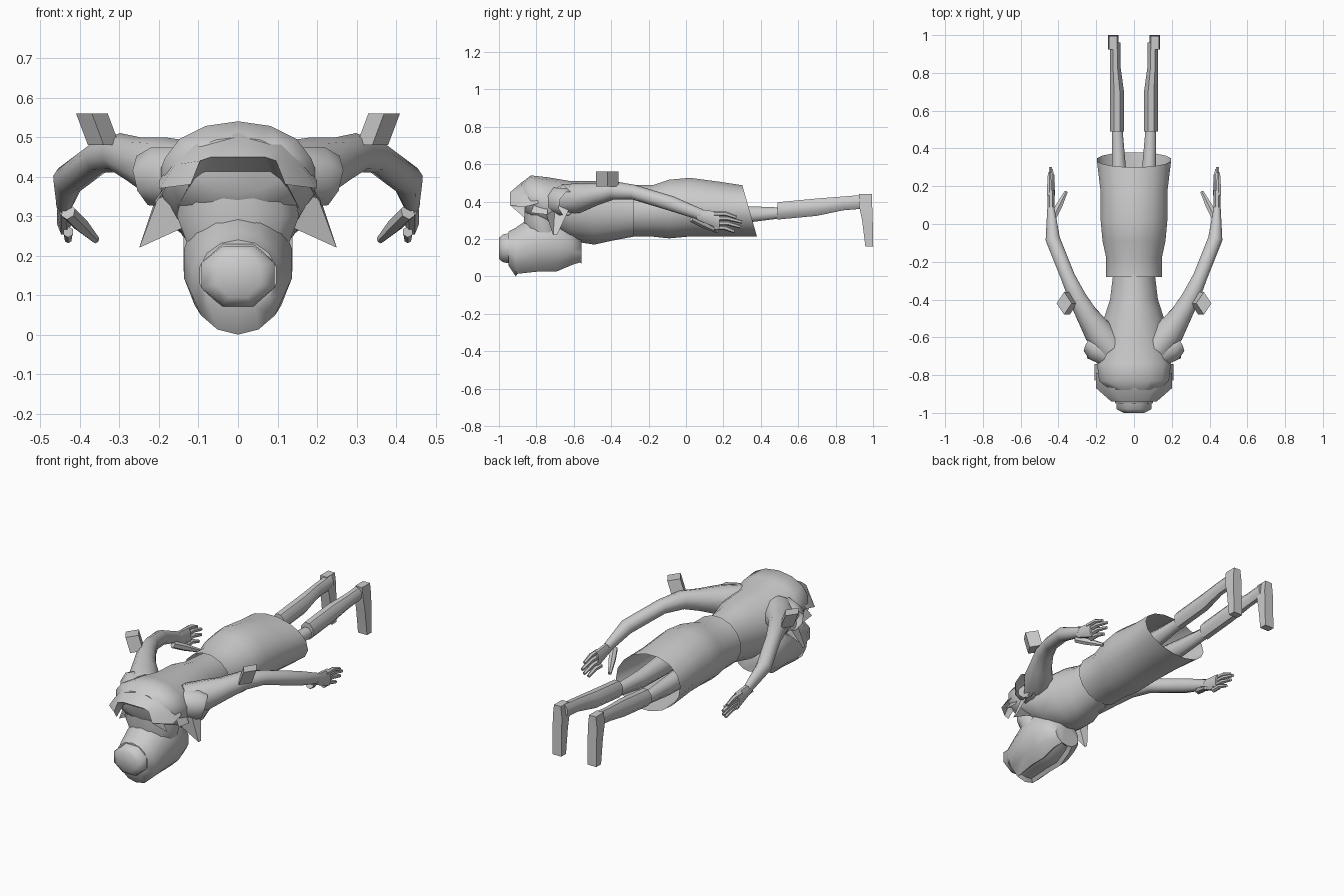
import bpy, bmesh, math
from mathutils import Vector

if "Cube" in bpy.data.objects:
    bpy.data.objects.remove(bpy.data.objects["Cube"])

COLOUR = (0.6, 0.6, 0.6, 1)
grey = bpy.data.materials.new("plain grey")
grey.use_nodes = True
grey.diffuse_color = COLOUR
grey.node_tree.nodes["Principled BSDF"].inputs["Base Color"].default_value = COLOUR

ALONG = Vector((0, 1, 0))
UP = Vector((0, 0, 1))


def finish(name, bm):
    """Turn a bmesh into a named grey object."""
    mesh = bpy.data.meshes.new(name)
    bm.to_mesh(mesh)
    bm.free()
    mesh.materials.append(grey)
    obj = bpy.data.objects.new(name, mesh)
    bpy.context.collection.objects.link(obj)
    bpy.ops.object.select_all(action='DESELECT')
    obj.select_set(True)
    bpy.context.view_layer.objects.active = obj
    bpy.ops.object.shade_smooth_by_angle(angle=math.radians(50))


def loft(name, stations, sides=12, axis=None, caps=True, shear=0, recess=False, phase=0.5):
    """Skin rings (x, y, z, half width, half height); shear slants the last ring."""
    bm = bmesh.new()
    centres = [Vector(station[:3]) for station in stations]
    last = len(centres) - 1
    rings = []
    for i, (centre, station) in enumerate(zip(centres, stations)):
        width, height = station[3], station[-1]
        tangent = axis or centres[min(i + 1, last)] - centres[max(i - 1, 0)]
        tangent = tangent.normalized()
        reference = ALONG if abs(tangent.z) > 0.8 else UP
        side = tangent.cross(reference).normalized()
        rise = side.cross(tangent)
        ring = []
        for k in range(sides):
            angle = math.tau * (k + phase) / sides
            point = centre + side * width * math.cos(angle) + rise * height * math.sin(angle)
            if i == last:
                point.y -= shear * math.sin(angle)
            ring.append(bm.verts.new(point))
        rings.append(ring)
    for lower, upper in zip(rings, rings[1:]):
        for k in range(sides):
            following = (k + 1) % sides
            bm.faces.new((lower[k], lower[following], upper[following], upper[k]))
    if caps:
        bm.faces.new(rings[0])
        bm.faces.new(rings[-1])
    bmesh.ops.recalc_face_normals(bm, faces=bm.faces)
    if recess:
        face = [f for f in bm.faces if f.normal.z < -0.75]
        bmesh.ops.inset_region(bm, faces=face, thickness=0.015, depth=-0.02)
    finish(name, bm)


def trunk(name, stations, sides=14, **options):
    """Central part lying along y, from rings (y, z, half width, half height)."""
    loft(name, [(0, *station) for station in stations], sides, ALONG, **options)


def sheet(name, rows):
    """Thin cloth spanned between rows of points."""
    bm = bmesh.new()
    grid = [[bm.verts.new(point) for point in row] for row in rows]
    for lower, upper in zip(grid, grid[1:]):
        for k in range(len(lower) - 1):
            bm.faces.new((lower[k], lower[k + 1], upper[k + 1], upper[k]))
    finish(name, bm)


# Torso, with the rounded upper back
trunk("torso", [(-.88, .43, .13, .07), (-.83, .42, .19, .12), (-.74, .39, .2, .14), (-.62, .35, .18, .16),
                (-.49, .34, .16, .17), (-.4, .34, .13, .15), (-.24, .35, .11, .13)])

# Skirt, open at the slanted hem
trunk("skirt", [(-.28, .35, .15, .14), (-.18, .35, .15, .14), (-.09, .36, .17, .16), (.02, .37, .18, .16),
                (.17, .36, .18, .15), (.34, .35, .2, .14)], sides=16, caps=False, shear=.04)

# Neck and head hanging forward, face downward
loft("neck", [(0, -.74, .17, .11, .1), (0, -.77, .3, .16, .1), (0, -.76, .44, .13, .1)], axis=UP)
trunk("head", [(-.95, .15, .1, .09), (-.91, .13, .12, .13), (-.78, .18, .14, .17), (-.69, .18, .14, .17),
               (-.61, .16, .12, .11), (-.56, .14, .08, .07)], recess=True)
trunk("hair_bun", [(-1, .15, .06, .06), (-.98, .15, .1, .08), (-.93, .15, .1, .09)], sides=8)

# Stiff collar standing behind the head
half_edge = [(.2, .36), (.16, .42), (.11, .47)]
edge = [(-x, z) for x, z in half_edge] + [(0, .5)] + half_edge[::-1]
sheet("collar", [[(x, -.79, z + .03) for x, z in edge],
                 [(x, -.87, z + .01) for x, z in edge],
                 [(x * .6, -.94, min(z, .43) + .02) for x, z in edge],
                 [(x * .8, -.86, min(z, .45) - .05) for x, z in edge]])

for mirror, label in ((1, "left"), (-1, "right")):

    def mirrored(*points):
        return [(mirror * x, *rest) for x, *rest in points]

    def limb(part, stations, sides=8, axis=None, **options):
        loft(f"{label}_{part}", mirrored(*stations), sides, axis, **options)

    # Arm swept back along the body
    limb("arm", [(.12, -.66, .41, .08), (.19, -.57, .42, .08), (.25, -.48, .44, .06), (.3, -.39, .46, .05),
                 (.35, -.28, .45, .04), (.43, -.08, .39, .04), (.44, .08, .33, .02, .03)], sides=10)

    # Shoulder cap and pointed flaps
    limb("sleeve", [(.14, -.68, .4, .08), (.2, -.65, .4, .08), (.23, -.63, .39, .06, .07)], caps=False)
    sheet(f"{label}_flap", [mirrored((.14, -.76, .37), (.19, -.7, .38), (.2, -.62, .37)),
                            mirrored((.14, -.7, .27), (.25, -.71, .22), (.25, -.69, .22))])
    sheet(f"{label}_collar_point", [mirrored((.15, -.8, .42), (.17, -.74, .42)),
                                    mirrored((.21, -.83, .34), (.21, -.74, .33))])

    # Slanted diamond block on the upper arm
    limb("arm_block", [(.34, -.42, .48, .04, .06), (.37, -.42, .56, .04, .06)], sides=4, axis=UP, phase=0)

    # Hand with fanned fingers and thumb
    limb("palm", [(.44, .06, .33, .02, .03), (.44, .18, .3, .02, .05)], axis=ALONG)
    for number, length in enumerate((.09, .12, .13, .1)):
        x = .43 + number * .006
        z = .26 + number * .025
        limb(f"finger_{number + 1}", [(x, .15, z, .014), (x, .16 + length / 2, z, .013),
                                      (x, .17 + length, z - .02, .009)], sides=6)
    limb("thumb", [(.43, .03, .31, .02), (.4, .09, .28, .02), (.36, .17, .24, .01)], sides=6)

    # Thigh, boot and down-pointing foot
    limb("thigh", [(.08, .05, .34, .06), (.08, .3, .33, .04, .05), (.09, .52, .34, .03)], axis=ALONG)
    limb("boot", [(.09, .49, .35, .04, .05), (.09, .7, .37, .04, .05), (.1, .84, .39, .03, .04),
                  (.1, .96, .4, .03, .04)], axis=ALONG)
    limb("foot", [(.11, .96, .44, .03, .05), (.11, .96, .38, .04, .05), (.11, .97, .3, .04),
                  (.11, .98, .16, .04, .03)], sides=4, axis=-UP)
